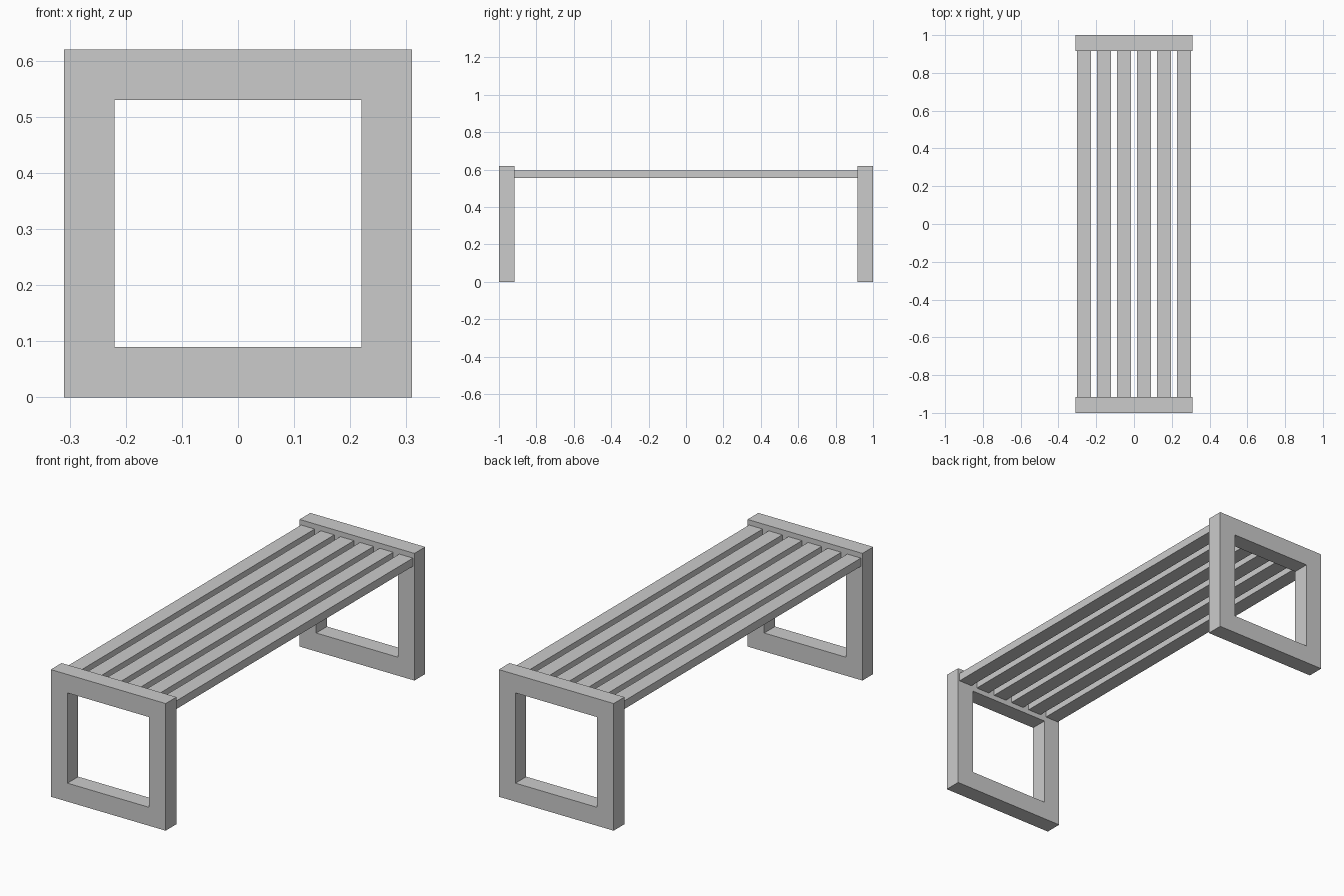
import bpy
import bmesh

if "Cube" in bpy.data.objects:
    bpy.data.objects.remove(bpy.data.objects["Cube"])

HALF_W, HEIGHT, BAR = 0.31, 0.62, 0.09      # end frame outline and bar width
Y_IN, Y_OUT = 0.917, 1.0                    # end frame depth range
SLATS, PITCH, SLAT_W = 6, 0.106, 0.073
SLAT_Z0, SLAT_Z1 = 0.555, 0.595


def finish(name, bm):
    bmesh.ops.recalc_face_normals(bm, faces=bm.faces)
    mesh = bpy.data.meshes.new(name)
    bm.to_mesh(mesh)
    bm.free()
    obj = bpy.data.objects.new(name, mesh)
    bpy.context.collection.objects.link(obj)
    return obj


def end_frame(name, y0, y1):
    """Rectangular ring in the xz plane, extruded from y0 to y1."""
    bm = bmesh.new()

    def rect(inset):
        x, z0, z1 = HALF_W - inset, inset, HEIGHT - inset
        return [bm.verts.new((px, y0, pz))
                for px, pz in ((-x, z0), (x, z0), (x, z1), (-x, z1))]

    outer, inner = rect(0), rect(BAR)
    faces = []
    for i in range(4):
        j = (i + 1) % 4
        faces.append(bm.faces.new((outer[i], outer[j], inner[j], inner[i])))
    ring = bmesh.ops.extrude_face_region(bm, geom=faces, use_keep_orig=True)
    moved = [v for v in ring["geom"] if isinstance(v, bmesh.types.BMVert)]
    bmesh.ops.translate(bm, verts=moved, vec=(0, y1 - y0, 0))
    return finish(name, bm)


def slat(name, x):
    bm = bmesh.new()
    bmesh.ops.create_cube(bm, size=1)
    bmesh.ops.scale(bm, verts=bm.verts, vec=(SLAT_W, 2 * Y_IN, SLAT_Z1 - SLAT_Z0))
    obj = finish(name, bm)
    obj.location = (x, 0, (SLAT_Z0 + SLAT_Z1) / 2)
    return obj


# Square end frames that act as legs
end_frame("front_leg_frame", -Y_OUT, -Y_IN)
end_frame("back_leg_frame", Y_IN, Y_OUT)

# Seat slats spanning between the frames
for i in range(SLATS):
    slat(f"seat_slat_{i + 1}", (i - (SLATS - 1) / 2) * PITCH)
